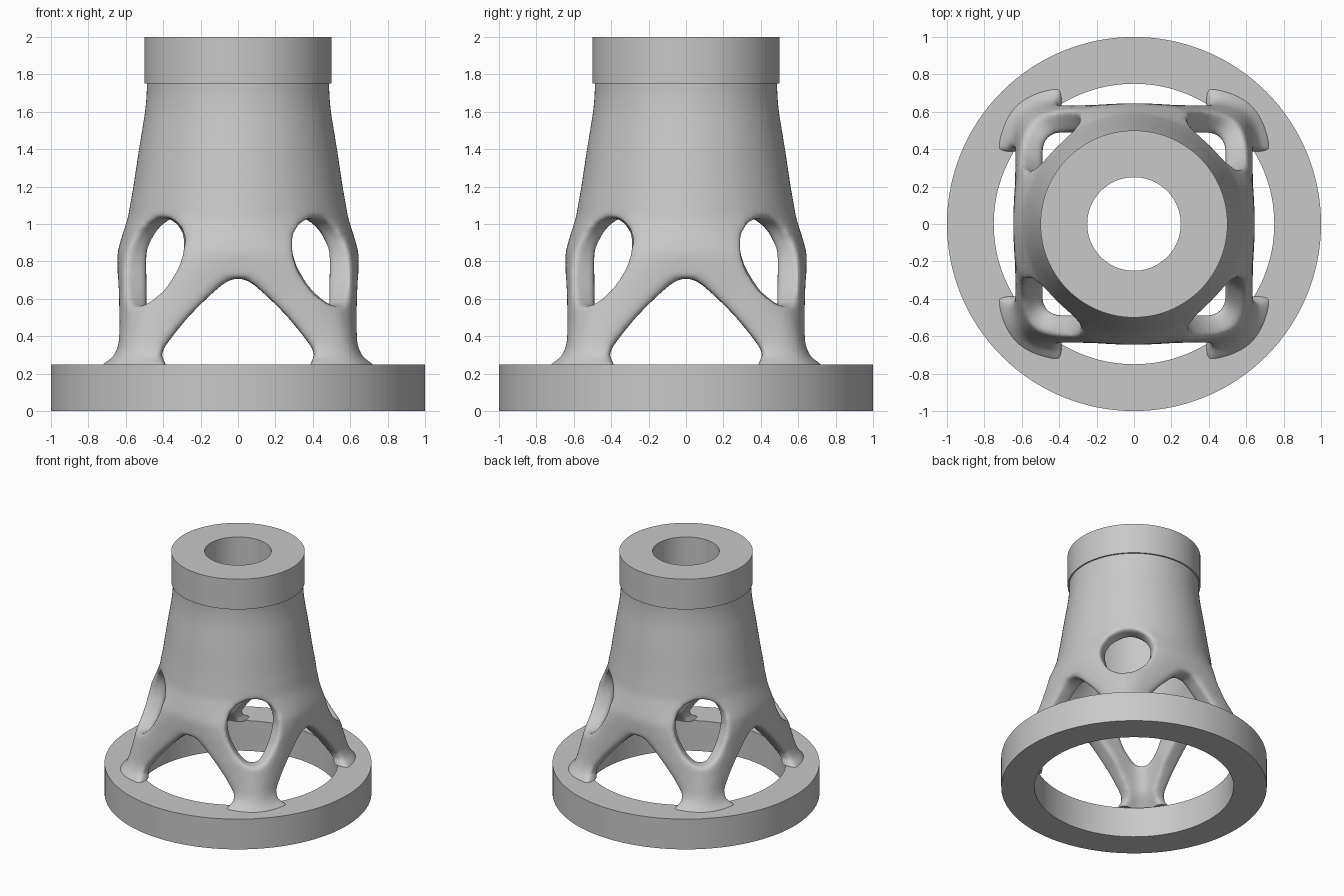
import bpy
import bmesh
import math
from math import cos, sin, tau, pi

cube = bpy.data.objects.get("Cube")
if cube:
    bpy.data.objects.remove(cube, do_unlink=True)

# Material
metal = bpy.data.materials.new("plain grey")
metal.use_nodes = True
GREY = (0.58, 0.58, 0.58, 1)
metal.diffuse_color = GREY
metal.node_tree.nodes["Principled BSDF"].inputs["Base Color"].default_value = GREY


def add_object(name, bm):
    bmesh.ops.recalc_face_normals(bm, faces=bm.faces)
    mesh = bpy.data.meshes.new(name)
    bm.to_mesh(mesh)
    bm.free()
    mesh.materials.append(metal)
    obj = bpy.data.objects.new(name, mesh)
    bpy.context.collection.objects.link(obj)
    return obj


def shade(obj, angle):
    bpy.ops.object.select_all(action="DESELECT")
    obj.select_set(True)
    bpy.context.view_layer.objects.active = obj
    bpy.ops.object.shade_smooth_by_angle(angle=math.radians(angle))


def loft(name, rings, segments=128):
    """Closed tube through (half width, z, squareness) rings; the last joins the first."""
    bm = bmesh.new()
    loops = []
    for half, z, p in rings:
        loop = []
        for i in range(segments):
            c, s = cos(tau * i / segments), sin(tau * i / segments)
            r = half / (abs(c) ** p + abs(s) ** p) ** (1 / p)
            loop.append(bm.verts.new((r * c, r * s, z)))
        loops.append(loop)
    for a, b in zip(loops, loops[1:] + loops[:1]):
        for i in range(segments):
            j = (i + 1) % segments
            bm.faces.new((a[i], a[j], b[j], b[i]))
    return add_object(name, bm)


def ring(name, outer, inner, z0, z1):
    obj = loft(name, [(outer, z0, 2), (outer, z1, 2), (inner, z1, 2), (inner, z0, 2)])
    shade(obj, 30)


def prism(name, outline, angle, ends):
    """Solid cutter lofted along a horizontal direction through (distance, width scale) ends."""
    bm = bmesh.new()
    caps = [[bm.verts.new((x * w * cos(angle) - y * sin(angle),
                           x * w * sin(angle) + y * cos(angle), z)) for x, z in outline]
            for y, w in ends]
    bm.faces.new(caps[0])
    bm.faces.new(caps[1])
    for i in range(len(outline)):
        j = (i + 1) % len(outline)
        bm.faces.new((caps[0][i], caps[0][j], caps[1][j], caps[1][i]))
    obj = add_object(name, bm)
    obj.hide_render = True
    return obj


# Base flange and top collar
ring("base_ring", 1, 0.75, 0, 0.25)
ring("top_collar", 0.5, 0.25, 1.75, 2)

# Body wall: height, outer half width and squareness, inner half width and squareness
WALL = [
    (0.15, 0.8, 4, 0.61, 12),
    (0.25, 0.745, 4.2, 0.595, 12),
    (0.29, 0.675, 6.5, 0.565, 12),
    (0.35, 0.645, 7.5, 0.53, 12),
    (0.58, 0.64, 4.2, 0.49, 9),
    (0.75, 0.645, 2.8, 0.495, 4.5),
    (0.85, 0.645, 2.3, 0.505, 3),
    (0.93, 0.622, 2.1, 0.485, 2.5),
    (1.03, 0.59, 2, 0.445, 2.1),
    (1.2, 0.56, 2, 0.41, 2),
    (1.4, 0.53, 2, 0.38, 2),
    (1.6, 0.497, 2, 0.35, 2),
    (1.7, 0.488, 2, 0.34, 2),
    (1.85, 0.49, 2, 0.34, 2),
]
outer = [(a, z, p) for z, a, p, b, q in WALL]
inner = [(b, z, q) for z, a, p, b, q in WALL]
body = loft("body", outer + inner[::-1])

# Arches through the four sides
half_arch = [(0.37, 0), (0.38, 0.25), (0.41, 0.29), (0.4, 0.33), (0.35, 0.4), (0.26, 0.51),
             (0.16, 0.61), (0.08, 0.68), (0.03, 0.708)]
arch = half_arch + [(-x, z) for x, z in reversed(half_arch)]
cutters = [prism("arch_cutter", arch, k * pi / 2, [(-1.5, 1), (1.5, 1)]) for k in range(2)]

# Egg-shaped windows on the four corners, flaring outwards
window = []
for i in range(32):
    t = tau * i / 32
    window.append((0.2 * sin(t) * (0.82 - 0.25 * cos(t)), 0.795 - 0.235 * cos(t)))
cutters += [prism("window_cutter", window, pi / 4 + k * pi / 2, [(0.1, 0.19), (1.2, 2.26)])
            for k in range(4)]

# Flat trims where the body meets the ring and the collar
trims = []
for z in (-0.25, 2.27):
    bm = bmesh.new()
    bmesh.ops.create_cube(bm, size=1)
    for v in bm.verts:
        v.co = (v.co.x * 3, v.co.y * 3, v.co.z + z)
    trims.append(add_object("trim_cutter", bm))
    trims[-1].hide_render = True


def cut(obj, tool):
    mod = obj.modifiers.new("cut", "BOOLEAN")
    mod.operation = "DIFFERENCE"
    mod.solver = "EXACT"
    mod.object = tool


# Cut, fuse into one skin, soften the edges, then trim flat
for tool in cutters:
    cut(body, tool)
remesh = body.modifiers.new("skin", "REMESH")
remesh.mode = "VOXEL"
remesh.voxel_size = 0.014
soften = body.modifiers.new("soften", "SMOOTH")
soften.factor = 0.5
soften.iterations = 32
for tool in trims:
    cut(body, tool)

# Bake the result and drop the helpers
depsgraph = bpy.context.evaluated_depsgraph_get()
baked = bpy.data.meshes.new_from_object(body.evaluated_get(depsgraph))
body.modifiers.clear()
body.data = baked
baked.materials.clear()
baked.materials.append(metal)
for tool in cutters + trims:
    bpy.data.objects.remove(tool, do_unlink=True)
shade(body, 50)
